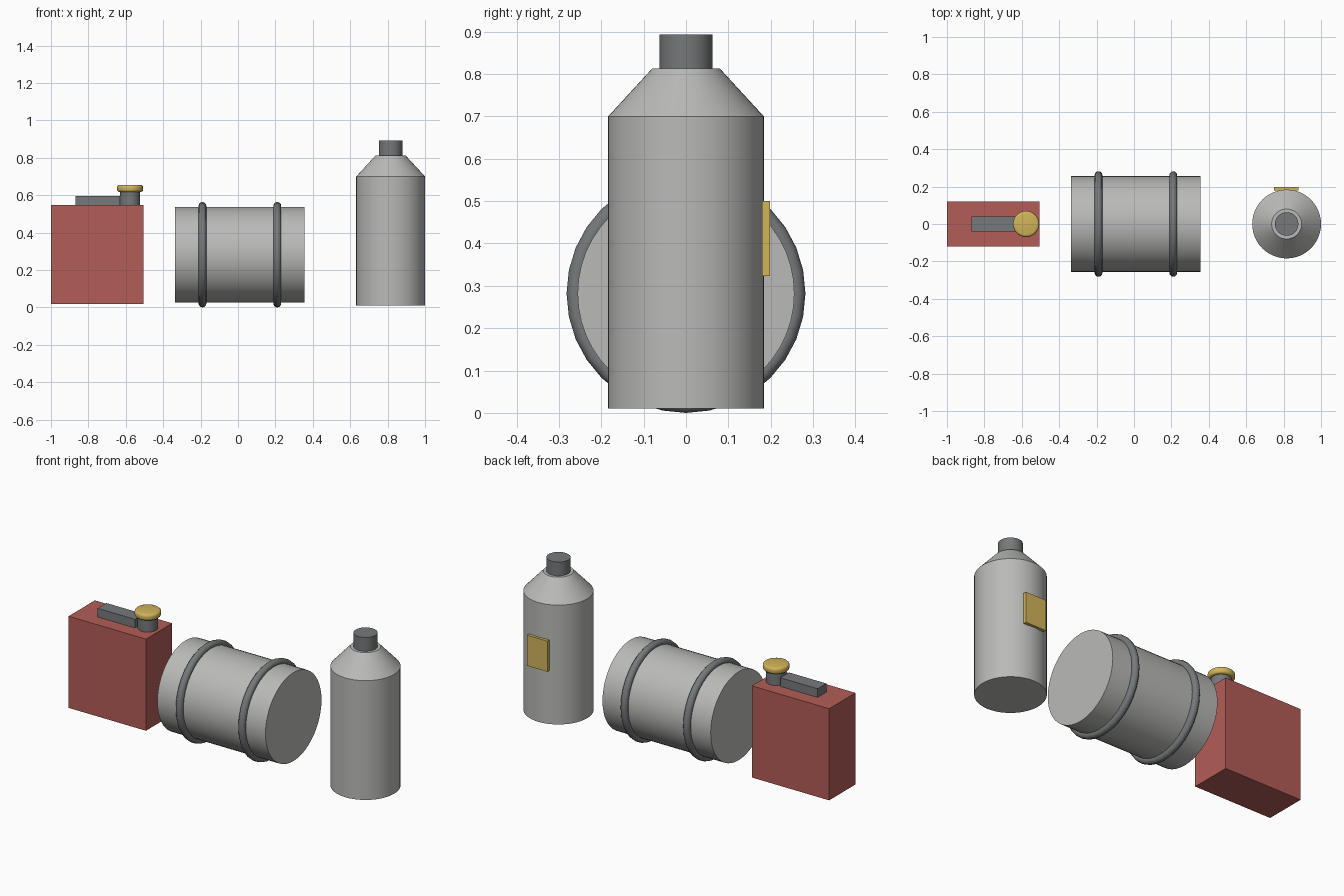
import bpy
import bmesh
import math
from mathutils import Matrix, Vector

if "Cube" in bpy.data.objects:
    bpy.data.objects.remove(bpy.data.objects["Cube"], do_unlink=True)


def material(name, rgb):
    mat = bpy.data.materials.new(name)
    mat.use_nodes = True
    colour = (*rgb, 1)
    mat.diffuse_color = colour
    mat.node_tree.nodes["Principled BSDF"].inputs["Base Color"].default_value = colour
    return mat


RED = material("red paint", (0.45, 0.11, 0.095))
STEEL = material("light steel", (0.49, 0.49, 0.48))
DARK = material("dark metal", (0.18, 0.19, 0.195))
BRASS = material("brass yellow", (0.64, 0.46, 0.1))


def finish(name, bm, mat, smooth=True):
    bmesh.ops.recalc_face_normals(bm, faces=bm.faces[:])
    mesh = bpy.data.meshes.new(name)
    bm.to_mesh(mesh)
    bm.free()
    mesh.materials.append(mat)
    obj = bpy.data.objects.new(name, mesh)
    bpy.context.collection.objects.link(obj)
    if smooth:
        bpy.ops.object.select_all(action="DESELECT")
        obj.select_set(True)
        bpy.context.view_layer.objects.active = obj
        bpy.ops.object.shade_smooth_by_angle(angle=math.radians(35))
    return obj


def box(name, low, high, mat):
    """Axis-aligned box between two corners."""
    low, high = Vector(low), Vector(high)
    bm = bmesh.new()
    bmesh.ops.create_cube(bm, size=1, matrix=Matrix.Translation((low + high) / 2)
                          @ Matrix.Diagonal((*(high - low), 1)))
    return finish(name, bm, mat, smooth=False)


def lathe(name, profile, place, mat, sides=32, closed=False):
    """Revolve (radius, height) points about z; cap the ends unless closed."""
    bm = bmesh.new()
    rings = []
    for radius, height in profile:
        rings.append([bm.verts.new((radius * math.cos(a), radius * math.sin(a), height))
                      for a in (math.tau * i / sides for i in range(sides))])
    pairs = list(zip(rings, rings[1:]))
    if closed:
        pairs.append((rings[-1], rings[0]))
    else:
        bm.faces.new(rings[0])
        bm.faces.new(rings[-1])
    for lower, upper in pairs:
        for i in range(sides):
            j = (i + 1) % sides
            bm.faces.new((lower[i], lower[j], upper[j], upper[i]))
    bm.transform(place)
    return finish(name, bm, mat)


# Fuel can: body, handle, spout and rounded cap
box("can_body", (-1, -0.12, 0.017), (-0.505, 0.12, 0.547), RED)
box("can_handle", (-0.87, -0.04, 0.545), (-0.632, 0.04, 0.597), DARK)
spout = Matrix.Translation((-0.577, 0, 0))
lathe("can_spout", [(0.053, 0.54), (0.053, 0.625)], spout, DARK)
low, high, radius, bevel = 0.617, 0.655, 0.07, 0.013
arc = [math.radians(a) for a in (0, 30, 60, 90)]
cap = [(radius - bevel + bevel * math.sin(a), low + bevel - bevel * math.cos(a)) for a in arc]
cap += [(radius - bevel + bevel * math.cos(a), high - bevel + bevel * math.sin(a)) for a in arc]
lathe("can_cap", cap, spout, BRASS)

# Drum lying along x, with two rolling hoops
lying = Matrix.Translation((0, 0, 0.282)) @ Matrix.Rotation(math.pi / 2, 4, "Y")
lathe("drum_body", [(0.256, -0.337), (0.256, 0.355)], lying, STEEL, sides=48)
for side, x in (("right", -0.19), ("left", 0.21)):
    tube = [(0.261 + 0.021 * math.cos(a), x + 0.021 * math.sin(a))
            for a in (math.tau * i / 12 for i in range(12))]
    lathe(side + "_drum_hoop", tube, lying, DARK, sides=32, closed=True)

# Bottle with sloped shoulder, neck and rear label plate
upright = Matrix.Translation((0.816, 0, 0))
lathe("bottle_body", [(0.184, 0.01), (0.184, 0.7), (0.08, 0.813)], upright, STEEL, sides=48)
lathe("bottle_neck", [(0.063, 0.805), (0.063, 0.893)], upright, DARK)
box("bottle_label", (0.748, 0.18, 0.323), (0.88, 0.198, 0.5), BRASS)
